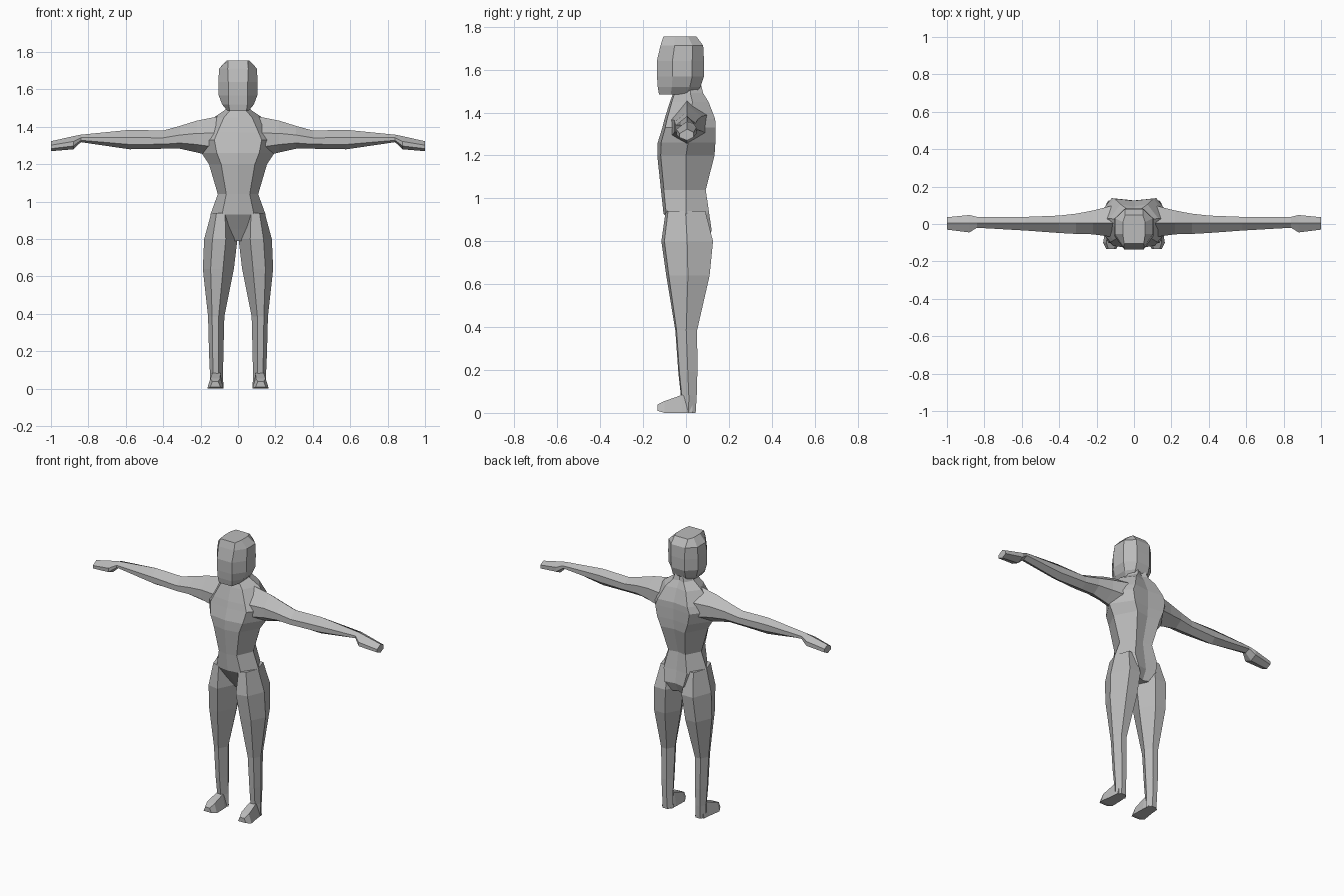
import bpy, bmesh

skin = bpy.data.materials.new("plain_grey")
skin.diffuse_color = (0.5, 0.5, 0.5, 1)


def loft(name, rings, mirror=False):
    """Skin a list of equal-sized point rings, cap both ends, optionally mirror in x."""
    bm = bmesh.new()
    vs = [[bm.verts.new(p) for p in ring] for ring in rings]
    n = len(vs[0])
    for a, b in zip(vs, vs[1:]):
        for i in range(n):
            j = (i + 1) % n
            bm.faces.new((a[i], a[j], b[j], b[i]))
    bm.faces.new(vs[0])
    bm.faces.new(vs[-1])
    bmesh.ops.recalc_face_normals(bm, faces=bm.faces)
    me = bpy.data.meshes.new(name)
    bm.to_mesh(me)
    bm.free()
    me.materials.append(skin)
    ob = bpy.data.objects.new(name, me)
    bpy.context.collection.objects.link(ob)
    if mirror:
        mod = ob.modifiers.new("mirror", 'MIRROR')
        mod.use_mirror_merge = False
    return ob


def symmetric(half):
    """Close a half ring whose first and last points lie on x = 0."""
    return half + [(-x, y, z) for x, y, z in half[-2:0:-1]]


# torso and neck: z, half width, front y, back y, side y
def torso_ring(z, w, yf, yb, ym):
    return symmetric([(0, yf, z), (w * 0.58, yf * 0.88, z), (w, ym, z),
                      (w * 0.55, yb, z), (0, yb - 0.012, z)])


loft("torso", [torso_ring(*r) for r in [
    (1.53, 0.050, -0.045, 0.070, 0.02),
    (1.49, 0.070, -0.060, 0.080, 0.02),
    (1.45, 0.130, -0.075, 0.105, 0.03),
    (1.37, 0.190, -0.100, 0.136, 0.02),
    (1.33, 0.218, -0.110, 0.138, 0.01),
    (1.26, 0.195, -0.132, 0.137, 0.01),
    (1.20, 0.155, -0.134, 0.133, 0.00),
    (1.04, 0.108, -0.117, 0.092, 0.00),
    (0.93, 0.148, -0.105, 0.108, 0.00),
    (0.85, 0.120, -0.050, 0.120, 0.02),
    (0.79, 0.060, -0.010, 0.090, 0.04)]])


# head: z, half width, strip half width, front y, back y
def head_ring(z, w, s, yf, yb):
    d = yb - yf
    right = [(s, yf, z), (w, yf + d * 0.33, z), (w, yf + d * 0.75, z), (s * 0.9, yb, z)]
    return right + [(-x, y, zz) for x, y, zz in reversed(right)]


loft("head", [head_ring(*r) for r in [
    (1.485, 0.056, 0.045, -0.126, 0.040),
    (1.520, 0.085, 0.050, -0.132, 0.068),
    (1.567, 0.103, 0.052, -0.135, 0.083),
    (1.640, 0.105, 0.052, -0.136, 0.084),
    (1.712, 0.101, 0.055, -0.119, 0.080),
    (1.755, 0.060, 0.052, -0.105, 0.048)]])


# arms and hands: x, bottom z, top z, front y, back y
def arm_ring(x, z0, z1, yf, yb):
    d = z1 - z0
    return [(x, 0.005, z1), (x, yb, z1 - d * 0.3), (x, yb, z0 + d * 0.3),
            (x, 0.005, z0), (x, yf, z0 + d * 0.25), (x, yf, z0 + d * 0.6)]


loft("arm", [arm_ring(*r) for r in [
    (0.11, 1.235, 1.455, -0.070, 0.100),
    (0.22, 1.263, 1.433, -0.055, 0.072),
    (0.31, 1.283, 1.405, -0.053, 0.055),
    (0.40, 1.283, 1.380, -0.048, 0.045),
    (0.58, 1.280, 1.384, -0.035, 0.038),
    (0.84, 1.318, 1.358, -0.020, 0.038),
    (0.88, 1.280, 1.350, -0.045, 0.048),
    (1.00, 1.270, 1.323, -0.030, 0.036)]], True)


# legs: z, inner x, outer x, front y, back y
def leg_ring(z, xi, xo, yf, yb):
    w, d = xo - xi, yb - yf
    return [(xi + w * 0.35, yf, z), (xi + w * 0.75, yf + d * 0.06, z),
            (xo, yf + d * 0.5, z), (xi + w * 0.75, yb, z),
            (xi + w * 0.3, yb, z), (xi, yf + d * 0.55, z)]


loft("leg", [leg_ring(*r) for r in [
    (0.940, 0.030, 0.143, -0.095, 0.090),
    (0.800, 0.003, 0.181, -0.115, 0.126),
    (0.640, 0.022, 0.188, -0.092, 0.110),
    (0.386, 0.073, 0.160, -0.050, 0.052),
    (0.190, 0.078, 0.155, -0.036, 0.053),
    (0.080, 0.080, 0.150, -0.024, 0.050),
    (0.000, 0.078, 0.150, -0.020, 0.045)]], True)


# feet: y, inner x, outer x, sole z, top z
def foot_ring(y, xi, xo, z0, z1):
    w = (xo - xi) * 0.2
    return [(xi, y, z0), (xo, y, z0), (xo - w, y, z1), (xi + w, y, z1)]


loft("foot", [foot_ring(*r) for r in [
    (0.030, 0.085, 0.148, 0.0, 0.060),
    (-0.018, 0.080, 0.152, 0.0, 0.084),
    (-0.100, 0.078, 0.165, 0.0, 0.055),
    (-0.134, 0.095, 0.148, 0.010, 0.038)]], True)
